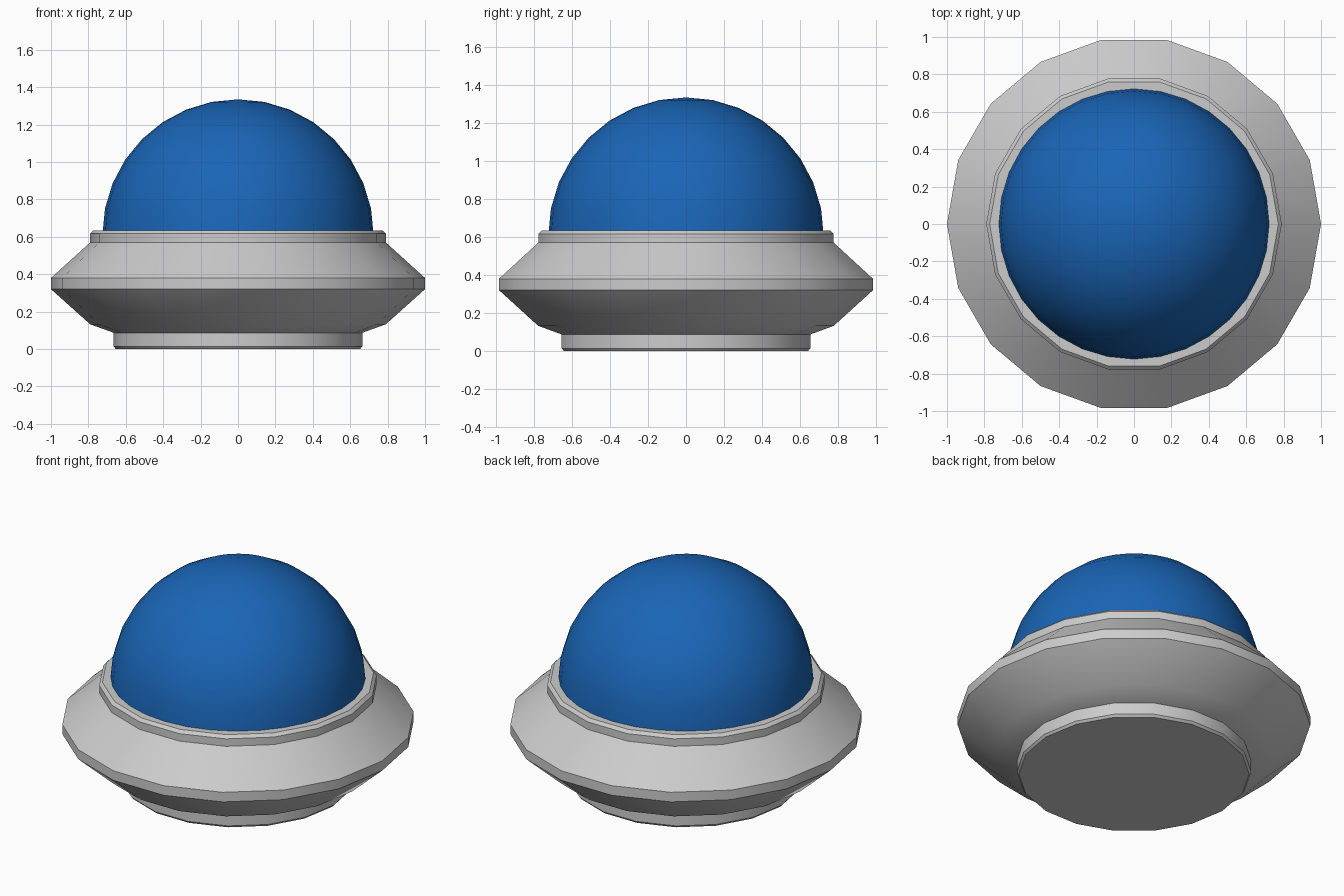
import bpy, bmesh, math

if "Cube" in bpy.data.objects:
    bpy.data.objects.remove(bpy.data.objects["Cube"])

SIDES = 18


def finish(bm, name):
    bmesh.ops.recalc_face_normals(bm, faces=bm.faces)
    mesh = bpy.data.meshes.new(name)
    bm.to_mesh(mesh)
    bm.free()
    ob = bpy.data.objects.new(name, mesh)
    bpy.context.collection.objects.link(ob)
    bpy.ops.object.select_all(action='DESELECT')
    ob.select_set(True)
    bpy.context.view_layer.objects.active = ob
    bpy.ops.object.shade_smooth_by_angle(angle=math.radians(30))
    return ob


def lathe(name, profile):
    """Closed solid of revolution from (radius, z) points, bottom to top."""
    bm = bmesh.new()
    rings = []
    for r, z in profile:
        rings.append([bm.verts.new((r * math.cos(2 * math.pi * i / SIDES),
                                    r * math.sin(2 * math.pi * i / SIDES), z))
                      for i in range(SIDES)])
    for a, b in zip(rings, rings[1:]):
        for i in range(SIDES):
            j = (i + 1) % SIDES
            bm.faces.new((a[i], a[j], b[j], b[i]))
    bm.faces.new(rings[0][::-1])
    bm.faces.new(rings[-1])
    return finish(bm, name)


# Saucer body: bevelled foot, flared underside, rim, sloped top, collar
lathe("saucer_body", [
    (0.653, 0.0), (0.665, 0.014), (0.665, 0.087),
    (0.79, 0.132), (1.0, 0.32), (1.0, 0.38),
    (0.79, 0.57), (0.79, 0.617), (0.772, 0.635)])

# Glass dome: upper half of a sphere, seated in the collar
bm = bmesh.new()
bmesh.ops.create_uvsphere(bm, u_segments=32, v_segments=16, radius=0.725)
bmesh.ops.delete(bm, geom=[v for v in bm.verts if v.co.z < -0.01], context='VERTS')
bmesh.ops.translate(bm, verts=bm.verts, vec=(0, 0, 0.61))
dome = finish(bm, "dome")
blue = bpy.data.materials.new("dome_blue")
blue.diffuse_color = (0.01, 0.13, 0.47, 1)
blue.use_nodes = True
blue.node_tree.nodes["Principled BSDF"].inputs["Base Color"].default_value = blue.diffuse_color
dome.data.materials.append(blue)
